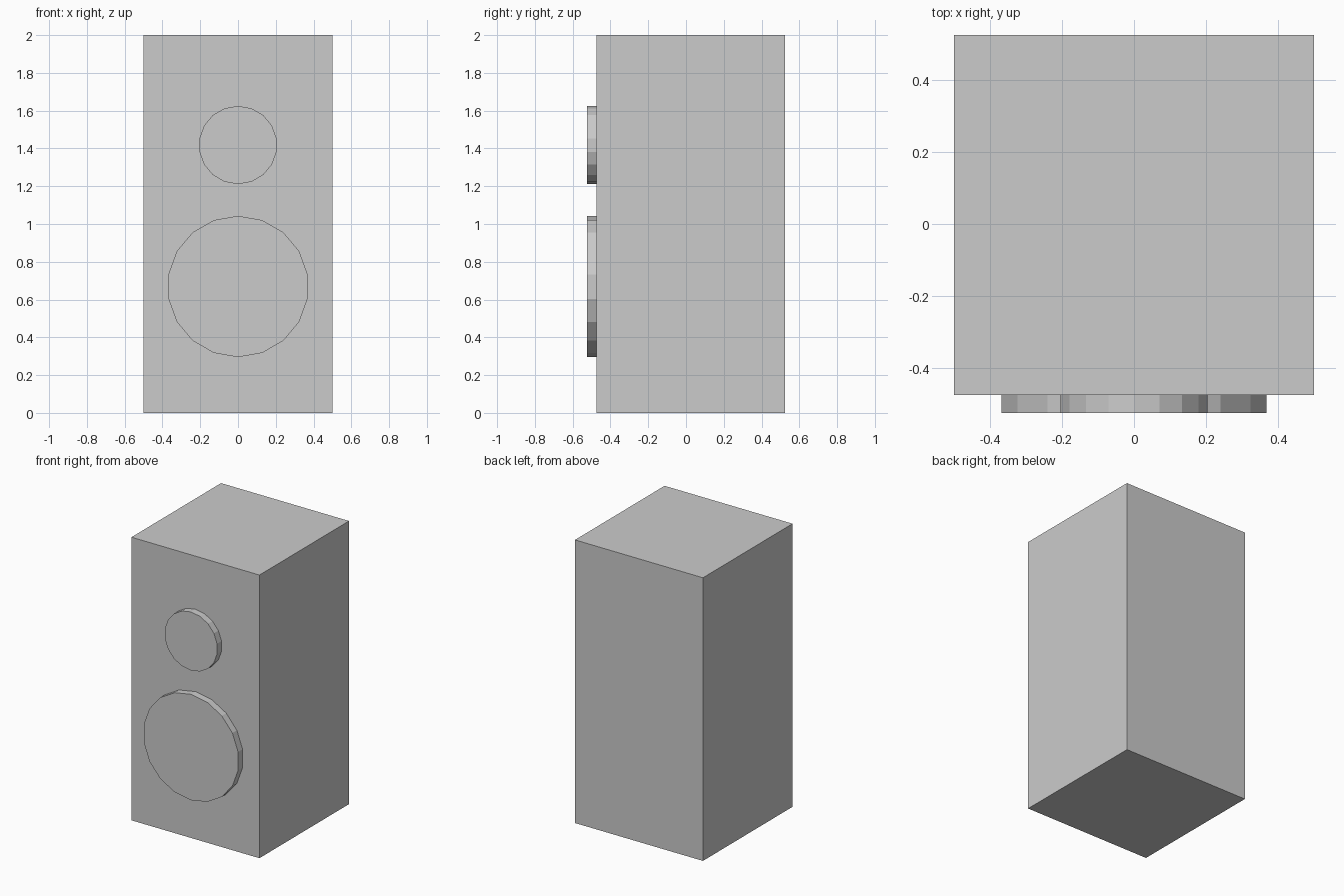
import bpy
from math import radians

if "Cube" in bpy.data.objects:
    bpy.data.objects.remove(bpy.data.objects["Cube"])

FRONT = -0.475   # front face of the cabinet
PROUD = 0.05     # how far the cones stand out
EMBED = 0.01     # small overlap into the cabinet


def driver(name, z, radius):
    """18-sided disc on the front face, one corner pointing up."""
    bpy.ops.mesh.primitive_cylinder_add(
        vertices=18, radius=radius, depth=PROUD + EMBED,
        location=(0, FRONT + (EMBED - PROUD) / 2, z),
        rotation=(radians(90), 0, 0))
    bpy.context.object.name = name


# Cabinet
bpy.ops.mesh.primitive_cube_add(size=1, location=(0, FRONT + 0.5, 1))
cabinet = bpy.context.object
cabinet.name = "cabinet"
cabinet.scale = (1, 1, 2)
bpy.ops.object.transform_apply(location=False, rotation=False, scale=True)

# Speaker drivers
driver("woofer", 0.669, 0.374)
driver("tweeter", 1.418, 0.207)
